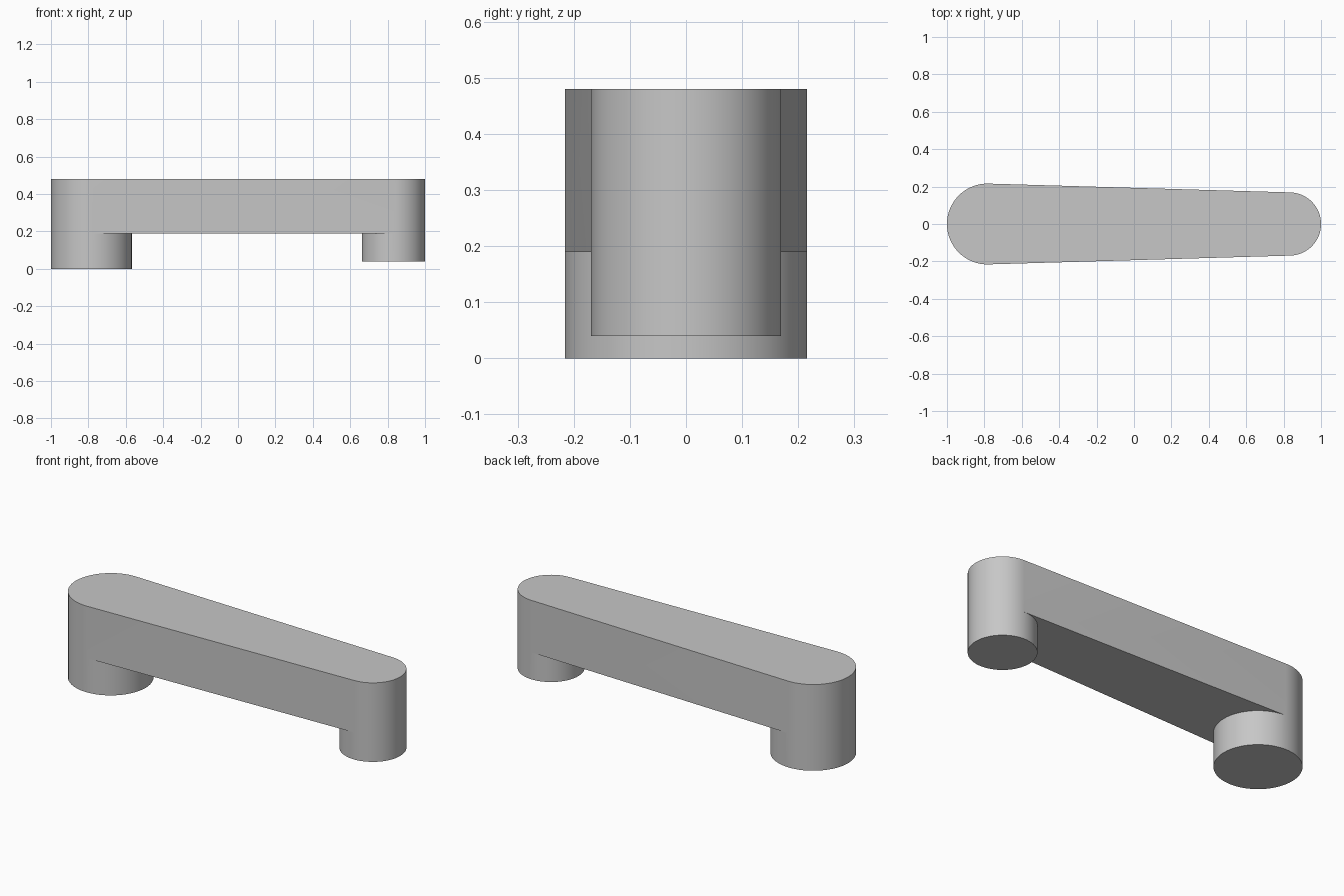
import bpy, bmesh, math

cube = bpy.data.objects.get("Cube")
if cube:
    bpy.data.objects.remove(cube, do_unlink=True)

# Main dimensions: two round posts joined by a tapering bar
BIG_R, SMALL_R = 0.216, 0.169
BIG_X, SMALL_X = -1 + BIG_R, 1 - SMALL_R
TOP, UNDER = 0.48, 0.19
BIG_BASE, SMALL_BASE = 0.0, 0.04
SEGS = 32

# Angle at which the bar sides touch both posts
tangent = math.acos((BIG_R - SMALL_R) / (SMALL_X - BIG_X))

grey = bpy.data.materials.new("plain grey")
grey.use_nodes = True
colour = (0.57, 0.57, 0.57, 1)
grey.diffuse_color = colour
grey.node_tree.nodes["Principled BSDF"].inputs["Base Color"].default_value = colour

bm = bmesh.new()


def arc(x, r, z, start, end):
    """Points along an arc, both ends included."""
    angles = [start + (end - start) * i / SEGS for i in range(SEGS + 1)]
    return [bm.verts.new((x + r * math.cos(a), r * math.sin(a), z)) for a in angles]


def strip(low, high):
    """Wall between two matching rows of points."""
    for i in range(len(low) - 1):
        bm.faces.new((low[i], low[i + 1], high[i + 1], high[i]))


def post(x, r, base, front, back):
    """Round post: outer wall runs to the top, inner wall stops at the bar."""
    outer = [arc(x, r, z, front, back) for z in (base, UNDER, TOP)]
    inner = [arc(x, r, z, back, front + 2 * math.pi) for z in (base, UNDER)]
    strip(outer[0], outer[1])
    strip(outer[1], outer[2])
    strip(inner[0], inner[1])
    bm.faces.new(outer[0][:-1] + inner[0][:-1])
    return outer, inner


big_out, big_in = post(BIG_X, BIG_R, BIG_BASE, tangent, 2 * math.pi - tangent)
small_out, small_in = post(SMALL_X, SMALL_R, SMALL_BASE, -tangent, tangent)

# Bar: two straight sides, top plate and underside between the posts
strip([big_out[1][-1], small_out[1][0]], [big_out[2][-1], small_out[2][0]])
strip([small_out[1][-1], big_out[1][0]], [small_out[2][-1], big_out[2][0]])
bm.faces.new(big_out[2] + small_out[2])
bm.faces.new(big_in[1] + small_in[1])

bmesh.ops.remove_doubles(bm, verts=bm.verts, dist=0.0001)
bmesh.ops.recalc_face_normals(bm, faces=bm.faces)

mesh = bpy.data.meshes.new("link_arm")
bm.to_mesh(mesh)
bm.free()
mesh.materials.append(grey)
arm = bpy.data.objects.new("link_arm", mesh)
bpy.context.collection.objects.link(arm)

# Smooth round walls with crisp rims
bpy.ops.object.select_all(action="DESELECT")
arm.select_set(True)
bpy.context.view_layer.objects.active = arm
bpy.ops.object.shade_smooth_by_angle(angle=math.radians(30))
